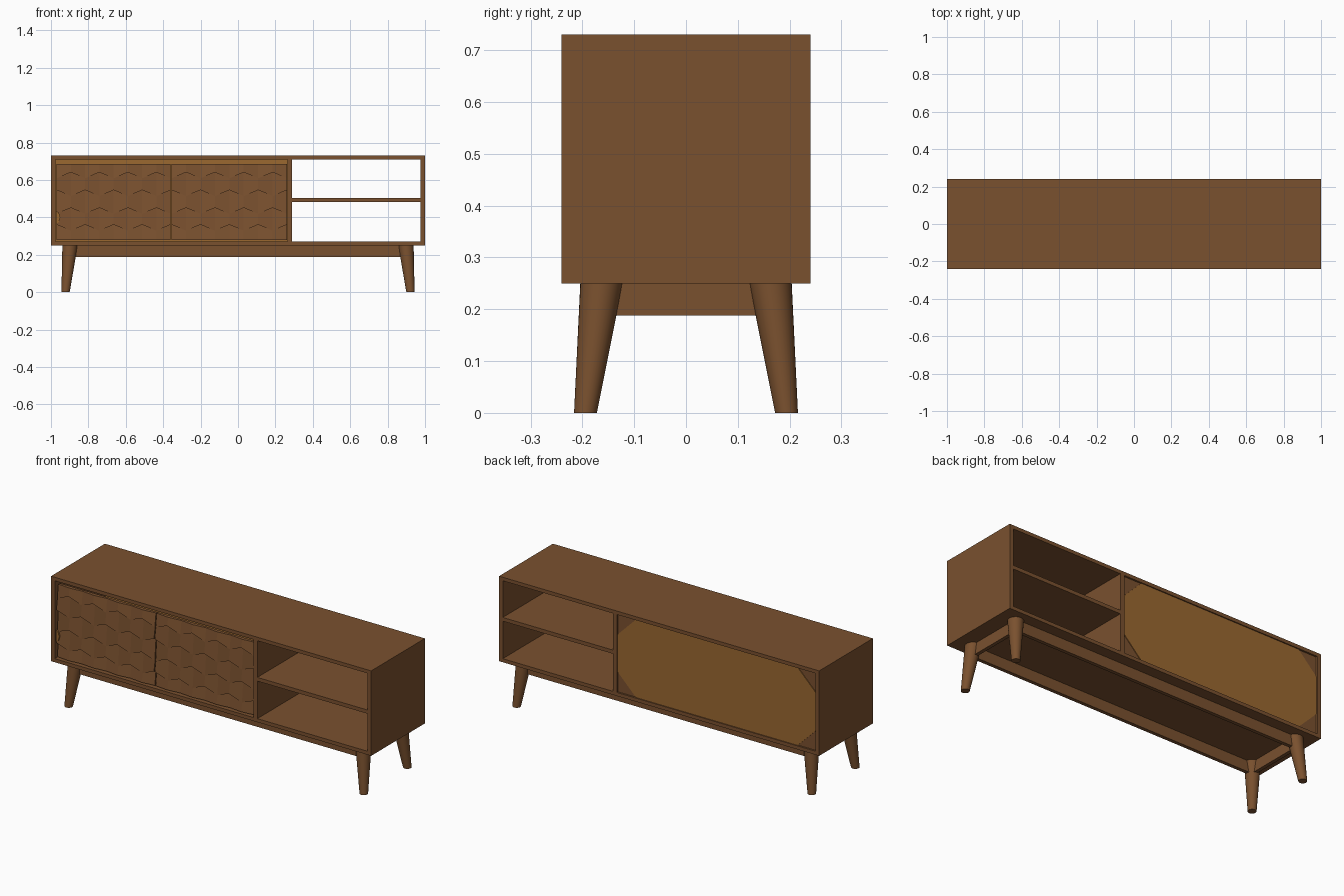
import bpy, bmesh, math
from mathutils import Vector

if "Cube" in bpy.data.objects:
    bpy.data.objects.remove(bpy.data.objects["Cube"])

def mat(name, col):
    m = bpy.data.materials.new(name)
    m.diffuse_color = (*col, 1)
    m.use_nodes = True
    m.node_tree.nodes["Principled BSDF"].inputs["Base Color"].default_value = m.diffuse_color
    return m

BROWN = mat("walnut brown", (0.195, 0.082, 0.028))
LIGHT = mat("honey brown", (0.328, 0.138, 0.030))

def finish(name, bm, m):
    bmesh.ops.recalc_face_normals(bm, faces=bm.faces)
    me = bpy.data.meshes.new(name)
    bm.to_mesh(me)
    bm.free()
    me.materials.append(m)
    ob = bpy.data.objects.new(name, me)
    bpy.context.collection.objects.link(ob)
    return ob

def box(name, x, y, z, m=BROWN):
    bm = bmesh.new()
    bmesh.ops.create_cube(bm, size=1)
    for v in bm.verts:
        for i, (a, b) in enumerate((x, y, z)):
            v.co[i] = a if v.co[i] < 0 else b
    return finish(name, bm, m)

def prism(name, outline, y0, y1, m):
    """Extrude an x-z outline along y."""
    bm = bmesh.new()
    a = [bm.verts.new((x, y0, z)) for x, z in outline]
    b = [bm.verts.new((x, y1, z)) for x, z in outline]
    bm.faces.new(a)
    bm.faces.new(b)
    for i in range(len(a)):
        j = (i + 1) % len(a)
        bm.faces.new((a[i], a[j], b[j], b[i]))
    return finish(name, bm, m)

# Carcass
D = 0.24
box("top_panel", (-1, 1), (-D, D), (0.71, 0.73))
box("bottom_panel", (-1, 1), (-D, D), (0.25, 0.27))
box("left_side", (-1, -0.977), (-D, D), (0.27, 0.71))
box("right_side", (0.977, 1), (-D, D), (0.27, 0.71))
box("divider", (0.264, 0.289), (-D, D), (0.27, 0.71))
box("shelf", (0.289, 0.977), (-D, D), (0.482, 0.503))

# Closed back of the left compartment: light inside, brown corners outside
X0, X1, Z0, Z1, C = -0.977, 0.264, 0.27, 0.71, 0.115
box("back_lining", (X0, X1), (0.215, 0.222), (Z0, Z1), LIGHT)
box("back_board", (X0, X1), (0.222, 0.230), (Z0, Z1))
prism("back_panel", [(X0 + C, Z0), (X1 - C, Z0), (X1, Z0 + C), (X1, Z1 - C),
                     (X1 - C, Z1), (X0 + C, Z1), (X0, Z1 - C), (X0, Z0 + C)],
      0.230, 0.234, LIGHT)

# Carved doors: overlapping rows with zigzag lower edges
def door(name, xa, xb):
    lines, n, back = [0.685, 0.625, 0.530, 0.435, 0.345, 0.279], 8, -0.205
    bm = bmesh.new()
    cols = []
    for i in range(n + 1):
        x = xa + (xb - xa) * i / n
        s = 1 if i % 2 else -1
        def zz(k):
            if k in (0, 5):
                return lines[k]
            return lines[k] + 0.016 * s * (1 if k % 2 else -1)
        pts = [(back, zz(0))]
        for k in range(5):
            r = 0.004 * s * (1 if k % 2 else -1)
            pts += [(-0.222 + r, zz(k)), (-0.232 + r, zz(k + 1))]
        pts.append((back, zz(5)))
        cols.append([bm.verts.new((x, y, z)) for y, z in pts])
    for a, b in zip(cols, cols[1:]):
        for j in range(len(a)):
            k = (j + 1) % len(a)
            bm.faces.new((a[j], a[k], b[k], b[j]))
    bm.faces.new(cols[0])
    bm.faces.new(cols[-1])
    return finish(name, bm, BROWN)

door("left_door", -0.970, -0.360)
door("right_door", -0.355, 0.262)
prism("door_pull", [(-0.972, 0.365), (-0.958, 0.375), (-0.950, 0.40),
                    (-0.958, 0.425), (-0.972, 0.435)], -0.238, -0.230, LIGHT)

# Splayed tapered legs
def leg(name, sx, sy):
    bm = bmesh.new()
    n = 32
    rings = []
    for cx, cy, r, z in ((0.922, 0.194, 0.022, 0), (0.898, 0.163, 0.041, 0.25)):
        rings.append([bm.verts.new((sx * cx + r * math.cos(2 * math.pi * i / n),
                                    sy * cy + r * math.sin(2 * math.pi * i / n), z))
                      for i in range(n)])
    a, b = rings
    for i in range(n):
        j = (i + 1) % n
        bm.faces.new((a[i], a[j], b[j], b[i])).smooth = True
    bm.faces.new(a)
    bm.faces.new(b)
    ob = finish(name, bm, BROWN)
    bpy.context.view_layer.objects.active = ob
    ob.select_set(True)
    bpy.ops.object.shade_smooth_by_angle(angle=math.radians(30))
    ob.select_set(False)

for sx, xn in ((-1, "left"), (1, "right")):
    for sy, yn in ((-1, "front"), (1, "back")):
        leg(f"{yn}_{xn}_leg", sx, sy)

# Apron rails joining the legs
for s, xn, yn in ((-1, "left", "front"), (1, "right", "back")):
    box(f"{yn}_rail", (-0.89, 0.89), sorted((s * 0.157, s * 0.177)), (0.188, 0.25))
    box(f"{xn}_rail", sorted((s * 0.888, s * 0.908)), (-0.16, 0.16), (0.188, 0.25))
